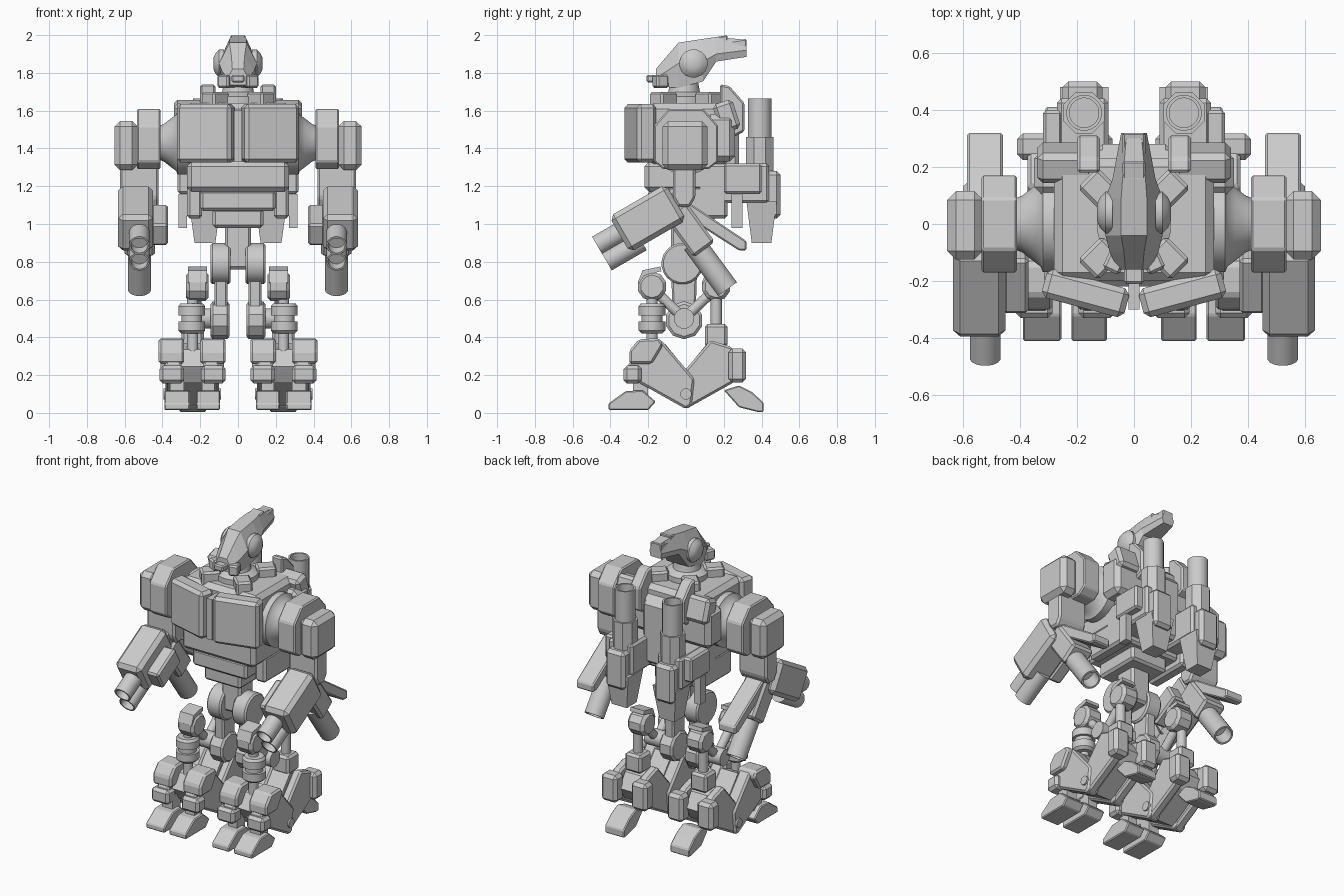
import bpy, bmesh, math
from mathutils import Vector, Matrix

if "Cube" in bpy.data.objects:
    bpy.data.objects.remove(bpy.data.objects["Cube"])

grey = bpy.data.materials.new("light_grey")
grey.diffuse_color = (0.6, 0.6, 0.6, 1)
grey.use_nodes = True
grey.node_tree.nodes["Principled BSDF"].inputs["Base Color"].default_value = grey.diffuse_color


def finish(name, bm, mirror=False, bevel=0.0, smooth=False):
    bmesh.ops.recalc_face_normals(bm, faces=bm.faces[:])
    me = bpy.data.meshes.new(name)
    bm.to_mesh(me)
    bm.free()
    me.materials.append(grey)
    if smooth:
        me.polygons.foreach_set("use_smooth", [True] * len(me.polygons))
        me.set_sharp_from_angle(angle=math.radians(35))
    ob = bpy.data.objects.new(name, me)
    bpy.context.collection.objects.link(ob)
    if bevel:
        m = ob.modifiers.new("bevel", "BEVEL")
        m.width, m.segments = bevel, 1
        m.limit_method, m.angle_limit = "ANGLE", math.radians(25)
    if mirror:
        ob.modifiers.new("mirror", "MIRROR")
    return ob


def box(name, x, y, z, mirror=False, bevel=0.0, rot=None, taper=1.0):
    """Box from ranges, turned about its own centre; taper scales the bottom."""
    bm = bmesh.new()
    bmesh.ops.create_cube(bm, size=1)
    c = Vector((sum(x) / 2, sum(y) / 2, sum(z) / 2))
    size = Vector((x[1] - x[0], y[1] - y[0], z[1] - z[0]))
    r = Matrix.Rotation(math.radians(rot[1]), 3, rot[0]) if rot else Matrix.Identity(3)
    for v in bm.verts:
        p = v.co * size
        if v.co.z < 0:
            p.x, p.y = p.x * taper, p.y * taper
        v.co = c + r @ p
    return finish(name, bm, mirror, bevel)


def prism(name, pts, x, mirror=False, bevel=0.0):
    """Side outline (y, z) extruded along x."""
    bm = bmesh.new()
    f = bm.faces.new([bm.verts.new((x[0], *p)) for p in pts])
    e = bmesh.ops.extrude_face_region(bm, geom=[f])["geom"]
    bmesh.ops.translate(bm, vec=(x[1] - x[0], 0, 0),
                        verts=[v for v in e if isinstance(v, bmesh.types.BMVert)])
    return finish(name, bm, mirror, bevel)


def lathe(name, a, b, rings, n=24, mirror=False, smooth=True, scale=None):
    """Turned part along a-b; rings are (fraction along axis, radius)."""
    a, b = Vector(a), Vector(b)
    q = (b - a).to_track_quat("Z", "Y")
    bm = bmesh.new()
    loops = []
    for t, r in rings:
        loops.append([bm.verts.new(a + (b - a) * t + q @ Vector((
            r * math.cos((i + .5) * math.tau / n), r * math.sin((i + .5) * math.tau / n), 0)))
            for i in range(n)])
    for l0, l1 in zip(loops, loops[1:]):
        for i in range(n):
            j = (i + 1) % n
            bm.faces.new((l0[i], l0[j], l1[j], l1[i]))
    bm.faces.new(loops[0])
    bm.faces.new(loops[-1])
    return finish(name, bm, mirror, 0, smooth)


def rod(name, a, b, r, n=24, mirror=False, smooth=True):
    return lathe(name, a, b, [(0, r), (1, r)], n, mirror, smooth)


def tube(name, a, b, r, n=24, depth=.35, mirror=False):
    return lathe(name, a, b, [(0, r), (1, r), (1, r * .82), (1 - depth, r * .82)], n, mirror)


# Head: cross-sections (y, half width at middle, half width at top, bottom, middle, top)
bm = bmesh.new()
loops = []
for y, w, t, z0, z1, z2 in [(-.16, .055, .03, 1.735, 1.77, 1.82), (-.1, .085, .035, 1.725, 1.81, 1.89),
                            (-.04, .1, .045, 1.72, 1.85, 1.96), (.09, .1, .045, 1.755, 1.86, 1.98),
                            (.16, .075, .04, 1.86, 1.9, 1.99), (.32, .045, .025, 1.885, 1.92, 1.975)]:
    loops.append([bm.verts.new(p) for p in [(-w * .8, y, z0), (-w, y, z1), (-t, y, z2),
                                             (t, y, z2), (w, y, z1), (w * .8, y, z0)]])
for l0, l1 in zip(loops, loops[1:]):
    for i in range(6):
        j = (i + 1) % 6
        bm.faces.new((l0[i], l0[j], l1[j], l1[i]))
bm.faces.new(loops[0])
bm.faces.new(loops[-1])
finish("head", bm)
prism("head_crest", [(-.16, 1.81), (-.04, 1.955), (.22, 2.0), (.22, 1.965), (.32, 1.98),
                     (.32, 1.9), (.1, 1.9), (-.1, 1.82)], (-.04, .04), bevel=.006)
box("beak", (-.035, .035), (-.21, -.14), (1.75, 1.79), bevel=.008)
box("cheek", (.035, .1), (-.17, -.1), (1.72, 1.79), True, .01, ("Z", 25))
lathe("ear", (.075, .04, 1.85), (.13, .04, 1.85), [(0, .075), (.45, .075), (.8, .055), (1, .03)], 16, True)

# Neck and collar
lathe("neck", (0, -.01, 1.6), (0, -.01, 1.75), [(0, .13), (.5, .13), (.65, .085), (1, .075)], 24)
for y, a in ((-.12, 45), (.12, -45)):
    box("collar_block", (.07, .17), (y - .06, y + .06), (1.58, 1.7), True, .012, ("Z", a))

# Chest
box("chest", (-.28, .28), (-.2, .23), (1.31, 1.64), bevel=.03)
box("upper_back", (-.35, .35), (.1, .26), (1.33, 1.58), bevel=.03)
box("chest_plate", (.02, .32), (-.295, -.19), (1.325, 1.635), True, .02, ("Z", 15))
box("chest_seam", (-.02, .02), (-.3, -.2), (1.33, 1.6))
lathe("shoulder_joint", (.24, 0, 1.43), (.43, 0, 1.43),
      [(0, .17), (.42, .17), (.46, .15), (.6, .13), (.8, .1), (1, .085)], 32, True)

# Abdomen, stepping inwards down to the waist
box("abdomen", (-.27, .27), (-.22, .21), (1.17, 1.33), bevel=.025)
box("abdomen_middle", (-.2, .2), (-.2, .18), (1.07, 1.18), bevel=.015)
box("abdomen_lower", (-.135, .135), (-.17, .15), (.98, 1.08), bevel=.015)
box("hip_guard", (.19, .27), (-.1, .22), (1.03, 1.2), True, .015)
box("waist", (-.07, .07), (-.08, .07), (.76, 1.0), bevel=.015)

# Backpack and boosters
box("backpack", (-.13, .13), (.18, .28), (1.14, 1.55), bevel=.02)
box("back_shoulder_block", (.14, .34), (.16, .27), (1.49, 1.65), True, .02, ("X", 18))
prism("back_fin", [(.18, 1.74), (.23, 1.73), (.31, 1.64), (.31, 1.49), (.25, 1.46), (.18, 1.6)],
      (.12, .2), True, .01)
box("booster_mount", (.09, .27), (.06, .44), (1.11, 1.32), True, .015)
box("booster_shroud", (.11, .25), (.37, .5), (1.03, 1.28), True, .02)
box("booster_nozzle", (.09, .26), (.32, .48), (.9, 1.12), True, 0, None, .65)
rod("booster_collar", (.175, .39, 1.28), (.175, .39, 1.46), .078, 8, True, False)
tube("booster_pipe", (.175, .39, 1.44), (.175, .39, 1.665), .063, 24, .5, True)
box("exhaust_flap", (.27, .315), (.24, .3), (.98, 1.16), True)
box("side_pack", (.25, .32), (.2, .4), (1.16, 1.32), True, .012)

# Shoulder armour and upper arms
prism("shoulder_block", [(-.17, 1.33), (-.17, 1.52), (-.09, 1.61), (.09, 1.61), (.17, 1.52),
                         (.17, 1.33), (.12, 1.29), (-.12, 1.29)], (.41, .535), True, .008)
box("shoulder_pad", (.53, .655), (-.125, .115), (1.285, 1.545), True, .03)
prism("upper_arm", [(-.07, 1.32), (.05, 1.32), (.05, 1.14), (.02, 1.09), (-.04, 1.09), (-.07, 1.14)],
      (.42, .625), True, .012)

# Forearm gun, sloping forward
box("forearm", (.45, .635), (-.375, -.03), (.92, 1.14), True, .025, ("X", 30))
box("forearm_side_pod", (.37, .46), (-.3, -.08), (.93, 1.06), True, .012, ("X", 30))
for y, z in ((-.385, .935), (-.335, .85)):
    tube("gun_barrel", (.522, y + .1, z + .058), (.522, y - .085, z - .049), .055, 16, .25, True)

# Rear cannon and blade behind the elbow
box("cannon_base", (.44, .6), (-.05, .09), (.84, 1.1), True, .015, ("X", 36))
tube("rear_cannon", (.522, .04, .9), (.522, .22, .655), .062, 24, .3, True)
prism("elbow_blade", [(-.1, 1.16), (-.05, 1.17), (.02, 1.11), (.32, .91), (.32, .86), (.28, .86), (-.08, 1.09)],
      (.46, .585), True, .008)

# Hips and thighs
lathe("hip_disc", (.04, -.02, .79), (.145, -.02, .79), [(0, .1), (.1, .11), (.9, .11), (1, .1)], 20, True)
prism("thigh", [(-.08, .8), (.06, .8), (.05, .49), (-.07, .49)], (.055, .125), True, .01)
lathe("knee_disc", (.045, -.01, .49), (.145, -.01, .49), [(0, .085), (.12, .1), (.88, .1), (1, .085)], 10, True, False)
rod("knee_axle", (.1, -.01, .5), (.28, -.01, .5), .055, 12, True)

# Front and rear leg struts with pistons
for name, y in (("front", -.18), ("rear", .16)):
    s = 1 if y > 0 else -1
    rod(name + "_strut", (.22, -.01, .5), (.22, y, .66), .028, 12, True)
    lathe(name + "_strut_disc", (.155, y, .67), (.275, y, .67),
          [(0, .06), (.15, .078), (.85, .078), (1, .06)], 10, True, False)
    prism(name + "_disc_guard", [(y - .075, .69), (y - .05, .755), (y + .045, .775), (y + .05, .75),
                                 (y - .035, .73), (y - .05, .68)], (.165, .265), True)
    rod(name + "_piston_rod", (.24, y, .3), (.24, y, .64), .03, 16, True)

lathe("piston_sleeve", (.245, -.18, .42), (.245, -.18, .58),
      [(0, .055), (.1, .072), (.4, .072), (.4, .055), (.6, .055), (.6, .072), (.9, .072), (1, .06)], 20, True)
box("rear_piston_sleeve", (.18, .3), (.1, .22), (.35, .47), True, .015)

# Shins: crossed pairs of plates with armour pads
shin = [(.31, .25), (.24, .35), (.13, .385), (-.045, .18), (-.03, .04), (0, .02), (.25, .16)]
for name, s in (("front", -1), ("rear", 1)):
    pts = [(s * y, z) for y, z in shin]
    inset = .012 if s > 0 else 0
    for x0, x1 in ((.1, .185), (.3, .385)):
        prism(name + "_shin", pts, (x0 + inset, x1 - inset), True, .012)
    prism(name + "_shin_core", [(y * .85, z * .9 + .02) for y, z in pts], (.18, .305), True)
for x in (.065, .285):
    prism("knee_pad", [(-.3, .26), (-.3, .33), (-.25, .39), (-.14, .395), (-.12, .36), (-.18, .26)],
          (x, x + .135), True, .012)
    box("shin_pad", (x, x + .13), (-.33, -.235), (.155, .25), True, .018)
    box("calf_pad", (x + .01, x + .125), (.225, .318), (.16, .34), True, .02)

# Feet: two front toes and a rear heel on each leg
for x0, x1 in ((.095, .22), (.255, .39)):
    prism("front_toe", [(-.41, .015), (-.41, .05), (-.32, .115), (-.23, .12), (-.16, .06), (-.2, .015)],
          (x0, x1), True, .006)
    box("toe_link", (x0 + .03, x1 - .03), (-.28, -.2), (.08, .2), True)
prism("heel", [(.28, .03), (.2, .12), (.28, .145), (.35, .11), (.41, .055), (.41, .005), (.38, .005)],
      (.17, .31), True, .006)
lathe("ankle_axle", (.09, 0, .1), (.395, 0, .1), [(0, .03), (1, .03)], 12, True)
